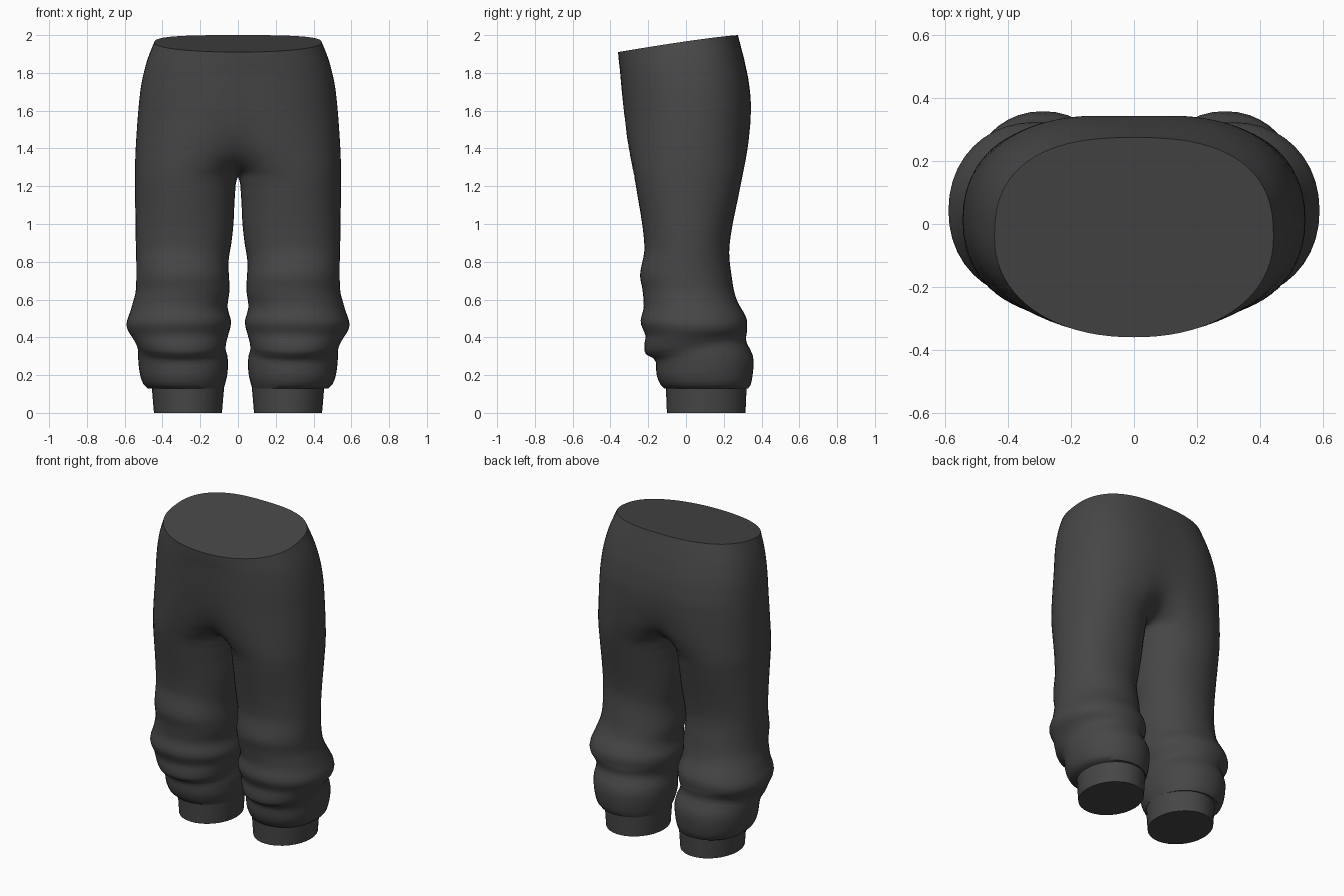
import bpy
import bmesh
import math

if "Cube" in bpy.data.objects:
    bpy.data.objects.remove(bpy.data.objects["Cube"], do_unlink=True)

# One charcoal cloth colour
cloth = bpy.data.materials.new("charcoal_cloth")
cloth.use_nodes = True
charcoal = (0.062, 0.062, 0.062, 1)
cloth.diffuse_color = charcoal
cloth.node_tree.nodes["Principled BSDF"].inputs["Base Color"].default_value = charcoal
cloth.node_tree.nodes["Principled BSDF"].inputs["Roughness"].default_value = 0.9

# Silhouettes of one leg as (height, position) pairs
OUTER = [(.13, .48), (.15, .5), (.2, .52), (.27, .53), (.3, .53), (.35, .55), (.46, .59),
         (.56, .563), (.66, .54), (1, .543), (1.3, .545), (1.5, .536), (1.7, .52),
         (1.8, .505), (1.9, .48), (2, .443)]
INNER = [(.13, .075), (.2, .056), (.26, .054), (.3, .066), (.4, .05), (.48, .037),
         (.56, .055), (.65, .045), (.8, .05), (.9, .035), (1, .024), (1.15, .016),
         (1.25, 0), (1.32, -.07), (1.4, -.17), (1.5, -.27), (1.6, -.35), (1.8, -.43), (2, -.443)]
FRONT = [(.13, -.115), (.15, -.135), (.2, -.155), (.27, -.16), (.285, -.165), (.31, -.212),
         (.36, -.22), (.41, -.215), (.48, -.24), (.56, -.224), (.65, -.23), (.73, -.243),
         (.88, -.22), (1.2, -.265), (1.4, -.302), (1.6, -.327), (2, -.36)]
BACK = [(.13, .33), (.15, .343), (.22, .355), (.29, .357), (.34, .338), (.38, .318),
        (.43, .322), (.5, .32), (.6, .268), (.7, .245), (.88, .23), (1.2, .288),
        (1.4, .326), (1.6, .345), (1.7, .34), (1.8, .325), (2, .275)]


def curve(points, z):
    """Smooth curve through the points of a silhouette."""
    z = min(max(z, points[0][0]), points[-1][0])
    last = len(points) - 1
    i = next(k for k in range(last) if z <= points[k + 1][0] + 1e-7)

    def slope(k):
        a, b = points[max(k - 1, 0)], points[min(k + 1, last)]
        return (b[1] - a[1]) / (b[0] - a[0])

    (z0, v0), (z1, v1) = points[i], points[i + 1]
    h = z1 - z0
    t = (z - z0) / h
    return (v0 * (1 + 2 * t) * (1 - t) ** 2 + v1 * t * t * (3 - 2 * t)
            + h * (slope(i) * t * (1 - t) ** 2 - slope(i + 1) * t * t * (1 - t)))


def power(value, exponent):
    return math.copysign(abs(value) ** exponent, value)


def leg_ring(level, count):
    """Loop round one leg; above the crotch an arc that ends on the centre plane."""
    tilt = .08 * math.exp(-((level - .31) / .1) ** 2) * min(1, (level - .13) / .1)
    inner, outer = curve(INNER, level), curve(OUTER, level)
    if abs(inner) < 1e-4:
        inner = 0
    front, back = curve(FRONT, level), curve(BACK, level + tilt)
    cx, rx = max(0, (inner + outer) / 2), (outer - inner) / 2
    cy, ry = (front + back) / 2, (back - front) / 2
    rise = min(max((level - 1.2) / .7, 0), 1)
    ring = []
    for k in range(count + 1):
        s = 2 * k / count - 1
        n = 2.1 + (.45 if s > 0 else .05) * rise
        end = math.pi
        if inner < 0:
            end = math.acos(-min(1, (cx / rx) ** (n / 2)))
        a = s * end
        x = cx + rx * power(math.cos(a), 2 / n)
        y = cy + ry * power(math.sin(a), 2 / n)
        if inner <= 0 and k in (0, count):
            x = 0
        # Folds climb towards the back, the waistline drops towards the front
        z = level + tilt * (y - front) / (back - front)
        drop = max(0, (back - y) / (back - front))
        z -= .09 * max(0, (level - 1.4) / .6) * drop ** 1.2
        ring.append((x, y, z))
    return ring


def loft(bm, rings, side):
    rows = [[bm.verts.new((x * side, y, z)) for x, y, z in ring] for ring in rings]
    for low, high in zip(rows, rows[1:]):
        for k in range(len(low) - 1):
            bm.faces.new((low[k], low[k + 1], high[k + 1], high[k]))


def finish(bm, name):
    """Close the open ends and make a smooth shaded object."""
    bmesh.ops.holes_fill(bm, edges=[e for e in bm.edges if e.is_boundary], sides=0)
    bmesh.ops.recalc_face_normals(bm, faces=bm.faces)
    mesh = bpy.data.meshes.new(name)
    bm.to_mesh(mesh)
    bm.free()
    mesh.materials.append(cloth)
    obj = bpy.data.objects.new(name, mesh)
    bpy.context.collection.objects.link(obj)
    bpy.ops.object.select_all(action="DESELECT")
    obj.select_set(True)
    bpy.context.view_layer.objects.active = obj
    bpy.ops.object.shade_smooth_by_angle(angle=math.radians(50))


# Trousers: both legs, joined along the centre plane above the crotch
SEGMENTS = 40
levels = [.13 + .02 * k for k in range(94)] + [2]
rings = [leg_ring(level, SEGMENTS) for level in levels]
bm = bmesh.new()
for side in (1, -1):
    loft(bm, rings, side)
bmesh.ops.remove_doubles(bm, verts=bm.verts, dist=1e-4)
# Soften the seam and the crotch
for _ in range(8):
    seam = [v for v in bm.verts if abs(v.co.x) < .13 and 1.24 < v.co.z < 1.85]
    bmesh.ops.smooth_vert(bm, verts=seam, factor=.5,
                          use_axis_x=True, use_axis_y=True, use_axis_z=True)
finish(bm, "trousers")

# Ankle cuffs: short, slightly flared bands
for side, name in ((1, "left_cuff"), (-1, "right_cuff")):
    bm = bmesh.new()
    bands = []
    for z, grow in ((0, 0), (.07, .006), (.14, .012)):
        bands.append([(.265 + (.18 + grow) * math.cos(a), .107 + (.208 + grow / 2) * math.sin(a), z)
                      for a in (math.tau * k / 32 for k in range(33))])
    loft(bm, bands, side)
    bmesh.ops.remove_doubles(bm, verts=bm.verts, dist=1e-4)
    finish(bm, name)
